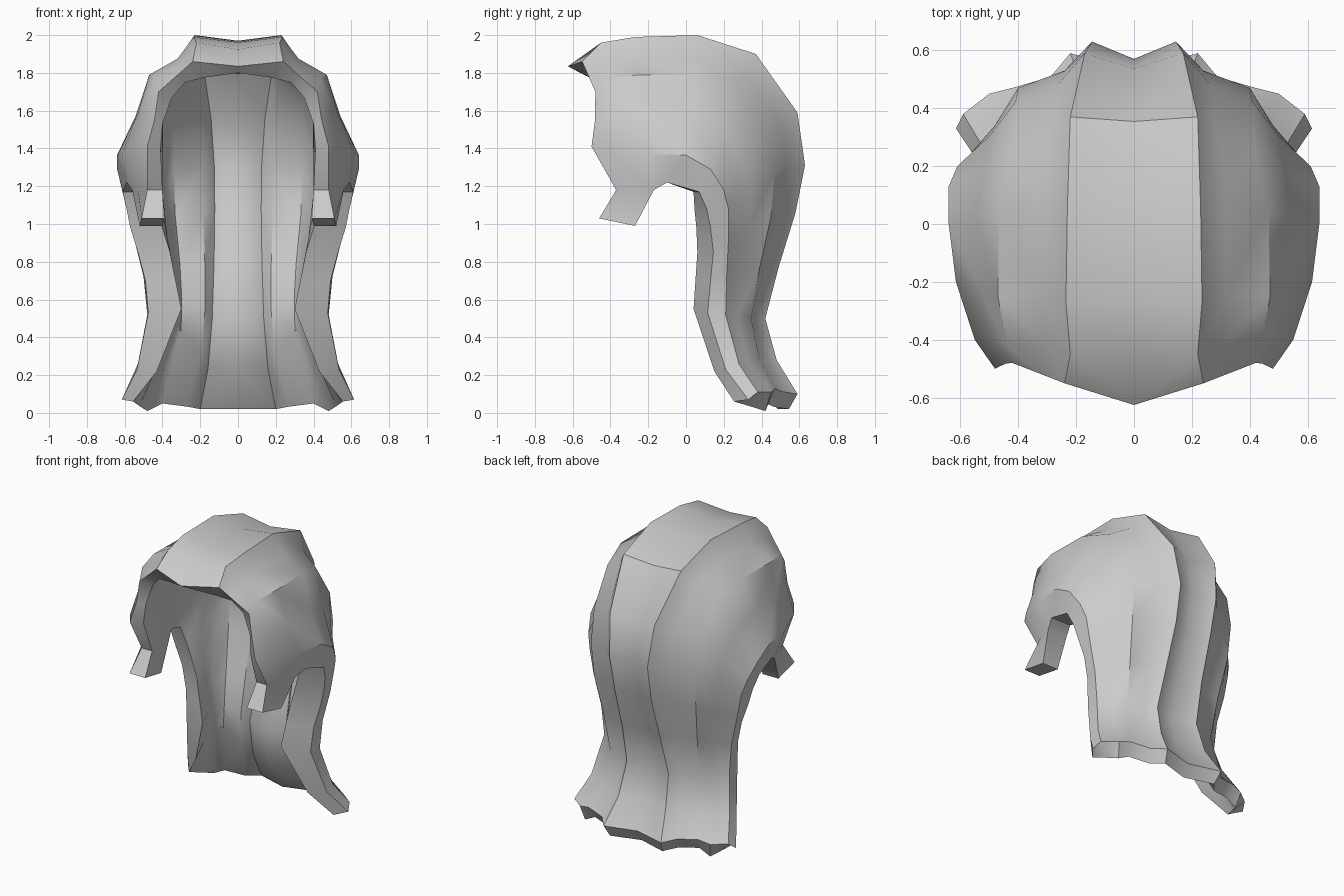
import bpy, bmesh, math
from mathutils import Vector

if "Cube" in bpy.data.objects:
    bpy.data.objects.remove(bpy.data.objects["Cube"])

hair_mat = bpy.data.materials.new("hair_grey")
hair_mat.diffuse_color = (0.6, 0.6, 0.6, 1)
hair_mat.use_nodes = True
hair_mat.node_tree.nodes["Principled BSDF"].inputs["Base Color"].default_value = hair_mat.diffuse_color


def strand(*pts):
    return [Vector(p) for p in pts]


def pushed(p, d):
    """Move a point inward towards the head axis."""
    axis = Vector((0, 0, min(p.z, 1.3)))
    return p + (axis - p).normalized() * d


# Key locks, each running from the fringe over the head to the hem
crown = strand((.24, -.55, 1.86), (.22, -.45, 1.96), (.235, -.27, 1.99), (.23, .06, 2.0),
               (.22, .37, 1.90), (.17, .59, 1.59), (.145, .63, 1.31), (.14, .58, 1.06),
               (.145, .49, .77), (.16, .42, .50), (.18, .48, .28), (.22, .59, .10))
temple = strand((.42, -.48, 1.70), (.44, -.42, 1.77), (.47, -.25, 1.79), (.465, .05, 1.79),
                (.42, .26, 1.73), (.41, .42, 1.50), (.40, .47, 1.28), (.39, .45, 1.04),
                (.36, .39, .77), (.34, .345, .50), (.37, .39, .28), (.42, .47, .13))
ear = strand((.48, -.5, 1.41), (.55, -.40, 1.40), (.615, -.2, 1.37), (.64, 0, 1.365),
             (.64, .13, 1.29), (.61, .20, 1.18), (.58, .225, 1.08), (.55, .225, .92),
             (.50, .215, .72), (.48, .21, .52), (.53, .28, .26), (.59, .38, .11))
edge = strand((.48, -.37, 1.18), (.53, -.28, 1.18), (.56, -.17, 1.18), (.59, -.10, 1.22),
              (.61, .07, 1.17), (.59, .11, 1.08), (.57, .13, .98), (.53, .145, .85),
              (.49, .13, .70), (.475, .115, .53), (.535, .21, .23), (.615, .33, .07))
# Inner side of the front edge
lining = strand((.40, -.37, 1.18), (.40, -.28, 1.18), (.41, -.17, 1.18), (.44, -.10, 1.22),
                (.47, .04, 1.17), (.43, .045, 1.08), (.40, .055, .98), (.36, .06, .85),
                (.33, .05, .70), (.30, .04, .55), (.43, .15, .22), (.555, .255, .06))

# In-between locks: centre groove, valley beside the crown, and side
centre = [pushed(Vector((0, p.y, p.z)), .03 if i < 5 else .06) for i, p in enumerate(crown)]
centre[0] = Vector((0, -.625, 1.835))
centre[1] = Vector((0, -.48, 1.925))
valley = [pushed(a.lerp(b, .43), .035) for a, b in zip(crown, temple)]
valley[0] = crown[0].lerp(temple[0], .45)
side = [pushed(a.lerp(b, .5), .012) for a, b in zip(temple, ear)]
side[-1] = Vector((.50, .45, .11))
half = [centre, crown, valley, temple, side, ear, edge]
cols, rows = len(half), len(crown)

# Outer surface of the right half
bm = bmesh.new()
outer = [[bm.verts.new(p) for p in s] for s in half]
for c in range(cols - 1):
    for r in range(rows - 1):
        bm.faces.new((outer[c][r], outer[c + 1][r], outer[c + 1][r + 1], outer[c][r + 1]))
bm.normal_update()

# Inner surface: offset inward, then the flare at the hem and the fringe rim
inner_pts = []
for c in range(cols):
    line = []
    for v in outer[c]:
        n = v.normal.copy()
        if c == 0:
            n.x = 0
            n.normalize()
        line.append(v.co - n * .1)
    lift = (0, 0, .4, .75, .9, .9, 0)[c]
    line[10] = line[10].lerp(line[9], lift)
    line[9] = line[9].lerp(line[8], lift * .5)
    line[-1] = outer[c][-1].co + Vector((-.02 if c else 0, -.045, -.08))
    inner_pts.append(line)
inner_pts[-1] = lining
inner_pts[-2] = [a.lerp(b, .5) for a, b in zip(inner_pts[-3], lining)]
inner_pts[4][-1] = Vector((.48, .42, .01))
inner_pts[5][-1] = Vector((.52, .34, .035))
rim = strand((0, -.56, 1.80), (.18, -.51, 1.775), (.28, -.47, 1.75), (.35, -.44, 1.67),
             (.40, -.44, 1.53), (.41, -.45, 1.40))
for line, p in zip(inner_pts, rim):
    line[0] = p
inner = [[bm.verts.new(p) for p in s] for s in inner_pts]
for c in range(cols - 1):
    for r in range(rows - 1):
        bm.faces.new((inner[c][r], inner[c][r + 1], inner[c + 1][r + 1], inner[c + 1][r]))

# Rims at the fringe, hem and front edge
for c in range(cols - 1):
    bm.faces.new((outer[c][0], inner[c][0], inner[c + 1][0], outer[c + 1][0]))
    bm.faces.new((outer[c][-1], outer[c + 1][-1], inner[c + 1][-1], inner[c][-1]))
o, i = outer[-1], inner[-1]
for r in range(2, rows - 1):
    bm.faces.new((o[r], i[r], i[r + 1], o[r + 1]))

# Sideburn hanging from the front of the edge
of, ob_, ib, if_ = [bm.verts.new(p) for p in
                    ((.51, -.46, 1.03), (.52, -.27, .99), (.40, -.27, .99), (.39, -.46, 1.03))]
bm.faces.new((o[0], of, ob_, o[2], o[1]))
bm.faces.new((i[0], i[1], i[2], ib, if_))
bm.faces.new((o[0], i[0], if_, of))
bm.faces.new((o[2], ob_, ib, i[2]))
bm.faces.new((of, if_, ib, ob_))
bmesh.ops.recalc_face_normals(bm, faces=bm.faces)
# Outward direction is fixed by the crown face
bm.faces.ensure_lookup_table()
if bm.faces[3].normal.z < 0:
    bmesh.ops.reverse_faces(bm, faces=bm.faces)

mesh = bpy.data.meshes.new("hair")
bm.to_mesh(mesh)
bm.free()
mesh.materials.append(hair_mat)
hair = bpy.data.objects.new("hair", mesh)
bpy.context.collection.objects.link(hair)
bpy.context.view_layer.objects.active = hair
hair.select_set(True)
bpy.ops.object.shade_smooth_by_angle(angle=math.radians(38))
mirror = hair.modifiers.new("mirror", 'MIRROR')
mirror.use_axis[0] = True
mirror.merge_threshold = .001
